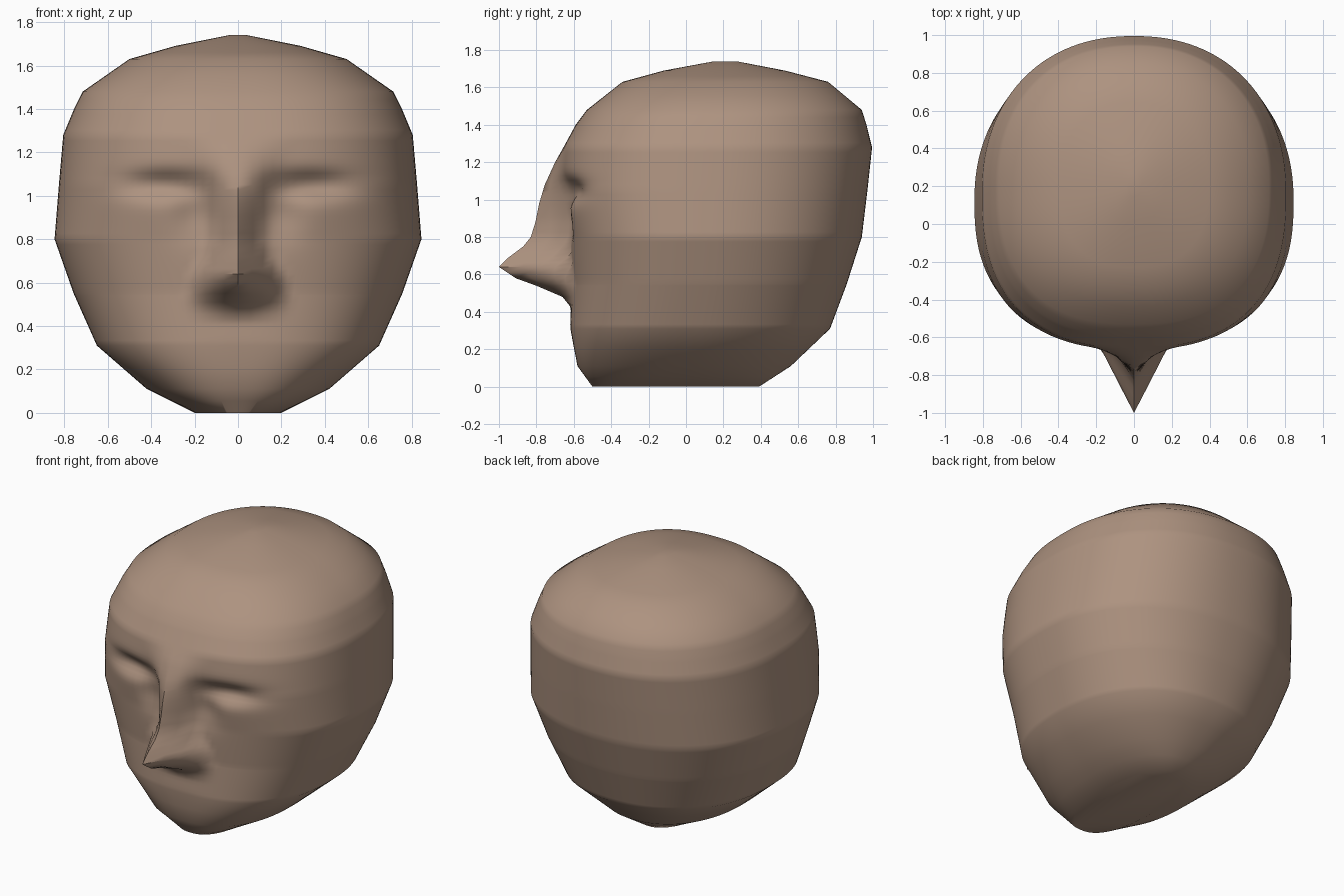
import bpy, bmesh, math

if "Cube" in bpy.data.objects:
    bpy.data.objects.remove(bpy.data.objects["Cube"])

# skin material
skin = bpy.data.materials.new("skin")
skin.diffuse_color = (0.42, 0.29, 0.215, 1)
skin.use_nodes = True
skin.node_tree.nodes["Principled BSDF"].inputs["Base Color"].default_value = skin.diffuse_color

# skull rings: height, half width, front y, back y, widest y
RINGS = [(0.0, 0.20, -0.50, 0.39, -0.05), (0.11, 0.42, -0.58, 0.56, 0.0),
         (0.31, 0.65, -0.62, 0.77, 0.05), (0.55, 0.757, -0.61, 0.86, 0.1),
         (0.80, 0.845, -0.63, 0.94, 0.12), (1.05, 0.825, -0.68, 0.97, 0.14),
         (1.28, 0.805, -0.655, 0.995, 0.16), (1.40, 0.755, -0.59, 0.965, 0.18),
         (1.48, 0.715, -0.53, 0.94, 0.2), (1.63, 0.50, -0.34, 0.76, 0.21),
         (1.69, 0.29, -0.12, 0.53, 0.21), (1.74, 0.04, 0.15, 0.27, 0.21)]

# nose: height, ridge y, half width
NOSE = [(0.43, -0.62, 0.22), (0.48, -0.66, 0.23), (0.54, -0.80, 0.23),
        (0.58, -0.91, 0.22), (0.64, -1.0, 0.20), (0.69, -0.95, 0.17),
        (0.75, -0.87, 0.15), (0.80, -0.83, 0.14), (0.88, -0.805, 0.14),
        (0.98, -0.785, 0.15), (1.08, -0.755, 0.19), (1.20, -0.70, 0.25),
        (1.28, -0.655, 0.3)]


def lerp_table(table, z):
    """Interpolate the columns of a table at height z."""
    for a, b in zip(table, table[1:]):
        if z <= b[0] + 1e-6:
            t = (z - a[0]) / (b[0] - a[0])
            return [p + (q - p) * t for p, q in zip(a[1:], b[1:])]
    return table[-1][1:]


def spow(v, p):
    return math.copysign(abs(v) ** p, v)


def bump(x, z, cx, cz, rx, rz):
    return math.exp(-((abs(x) - cx) / rx) ** 2 - ((z - cz) / rz) ** 2)


def face_shift(x, z, front):
    """Offset in y of the face: nose, eye sockets and nose creases."""
    s = 0.075 * bump(x, z, 0.34, 1.05, 0.19, 0.06)
    s += 0.05 * bump(x, z, 0.19, 0.93, 0.10, 0.12)
    s += 0.012 * bump(x, z, 0.0, 0.27, 0.2, 0.03)
    s *= min(1, abs(x) / 0.12) if z > 0.5 else 1
    if NOSE[0][0] <= z <= NOSE[-1][0]:
        ridge, half = lerp_table(NOSE, z)
        u = max(0.0, 1 - abs(x) / half)
        soft = u * u * (3 - 2 * u)
        k = min(1, max(0, (z - 0.66) / 0.16))
        s += min(0, ridge - front) * (u * (1 - k) + soft * k)
    return s


# row heights, containing every ring and nose level
levels = sorted({r[0] for r in RINGS} | {n[0] for n in NOSE})
rows = []
for a, b in zip(levels, levels[1:]):
    steps = max(1, round((b - a) / 0.025)) if 0.15 < a < 1.3 else 2
    rows += [a + (b - a) * i / steps for i in range(steps)]
rows.append(levels[-1])

# head lofted through the rows
SEG = 144
bm = bmesh.new()
loops = []
for z in rows:
    w, front, back, mid = lerp_table(RINGS, z)
    loop = []
    for i in range(SEG):
        a = 2 * math.pi * i / SEG
        c, s = math.cos(a), math.sin(a)
        n = 2.5 if s < 0 else 2.2
        x = w * spow(c, 2 / n)
        y = mid + (mid - front if s < 0 else back - mid) * spow(s, 2 / n)
        if s < 0:
            y += face_shift(x, z, front)  * min(1, -s * 2)
        loop.append(bm.verts.new((x, y, z)))
    loops.append(loop)
for lo, hi in zip(loops, loops[1:]):
    for i in range(SEG):
        j = (i + 1) % SEG
        bm.faces.new((lo[i], lo[j], hi[j], hi[i]))
bm.faces.new(loops[0][::-1])
bm.faces.new(loops[-1])

mesh = bpy.data.meshes.new("head")
bm.to_mesh(mesh)
bm.free()
mesh.materials.append(skin)
head = bpy.data.objects.new("head", mesh)
bpy.context.collection.objects.link(head)
bpy.context.view_layer.objects.active = head
head.select_set(True)
bpy.ops.object.shade_smooth_by_angle(angle=math.radians(50))
